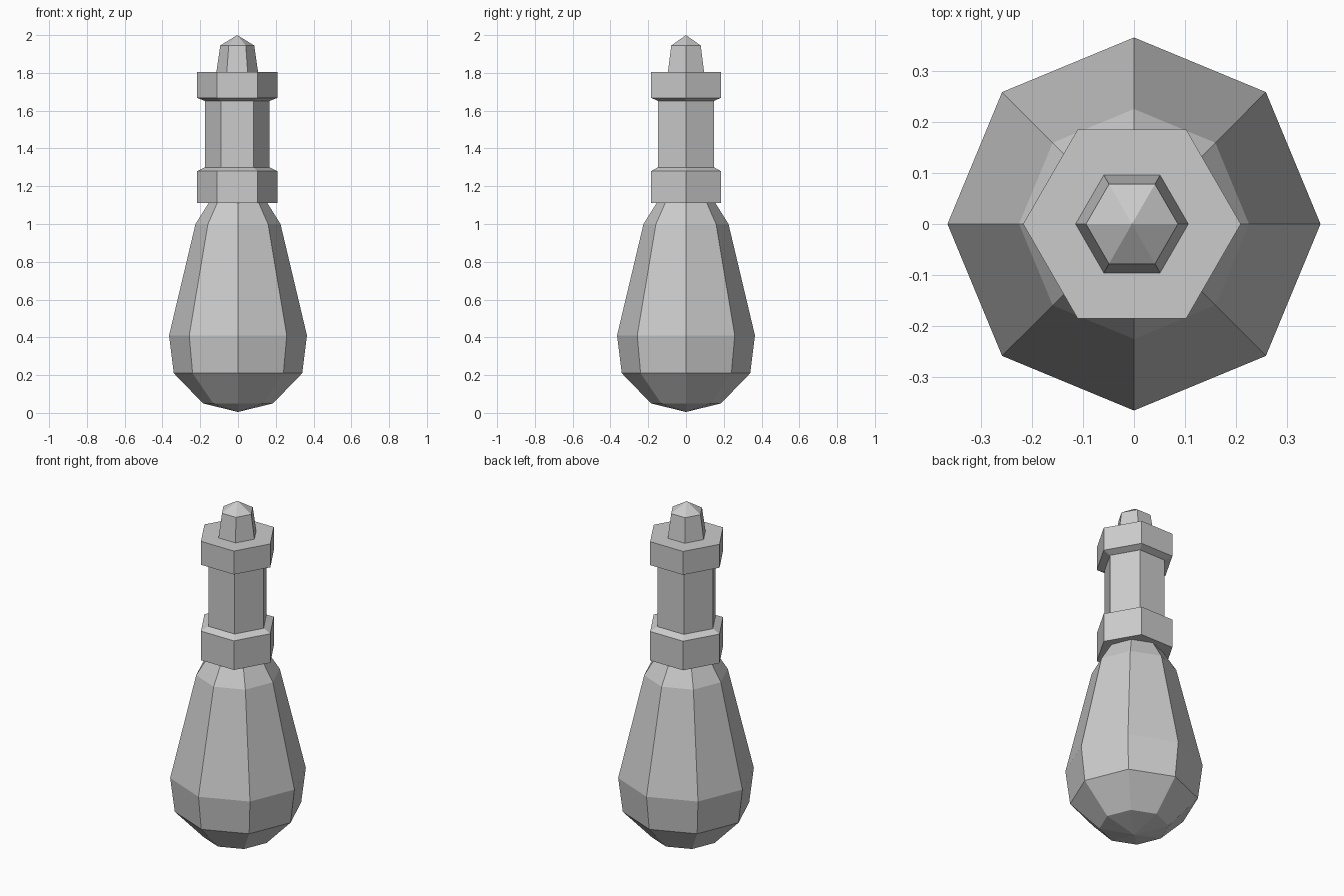
import bpy
import bmesh
from math import cos, sin, tau

old = bpy.data.objects.get("Cube")
if old:
    bpy.data.objects.remove(old, do_unlink=True)

grey = bpy.data.materials.new("light_grey")
grey.use_nodes = True
colour = (0.6, 0.6, 0.6, 1)
grey.diffuse_color = colour
grey.node_tree.nodes["Principled BSDF"].inputs["Base Color"].default_value = colour


def lathe(name, profile, sides, x=0.0):
    """Flat-sided solid of revolution from (radius, z) pairs, bottom to top."""
    bm = bmesh.new()
    rings = []
    for r, z in profile:
        count = sides if r > 0 else 1
        rings.append([bm.verts.new((x + r * cos(tau * i / sides), r * sin(tau * i / sides), z))
                      for i in range(count)])
    for low, high in zip(rings, rings[1:]):
        for i in range(sides):
            j = (i + 1) % sides
            corners = [low[i % len(low)], low[j % len(low)],
                       high[j % len(high)], high[i % len(high)]]
            bm.faces.new(list(dict.fromkeys(corners)))
    # Close open ends
    for ring in (rings[0], rings[-1]):
        if len(ring) > 1:
            bm.faces.new(ring)
    bmesh.ops.recalc_face_normals(bm, faces=bm.faces)
    mesh = bpy.data.meshes.new(name)
    bm.to_mesh(mesh)
    bm.free()
    mesh.materials.append(grey)
    obj = bpy.data.objects.new(name, mesh)
    bpy.context.collection.objects.link(obj)
    return obj


# Eight-sided bulbous body
lathe("body", [(0, 0.005), (0.185, 0.05), (0.34, 0.21), (0.365, 0.41),
               (0.225, 1.0), (0.15, 1.12)], 8)

# Six-sided neck with a collar at each end
hex_x = -0.004
lathe("lower_collar", [(0.213, 1.11), (0.213, 1.28), (0.172, 1.30)], 6, hex_x)
lathe("neck", [(0.17, 1.29), (0.17, 1.66)], 6, hex_x)
lathe("upper_collar", [(0.172, 1.652), (0.213, 1.668), (0.213, 1.805)], 6, hex_x)

# Tapered tip with a pointed end
lathe("tip", [(0.111, 1.80), (0.09, 1.945), (0, 2.0)], 6, hex_x)
